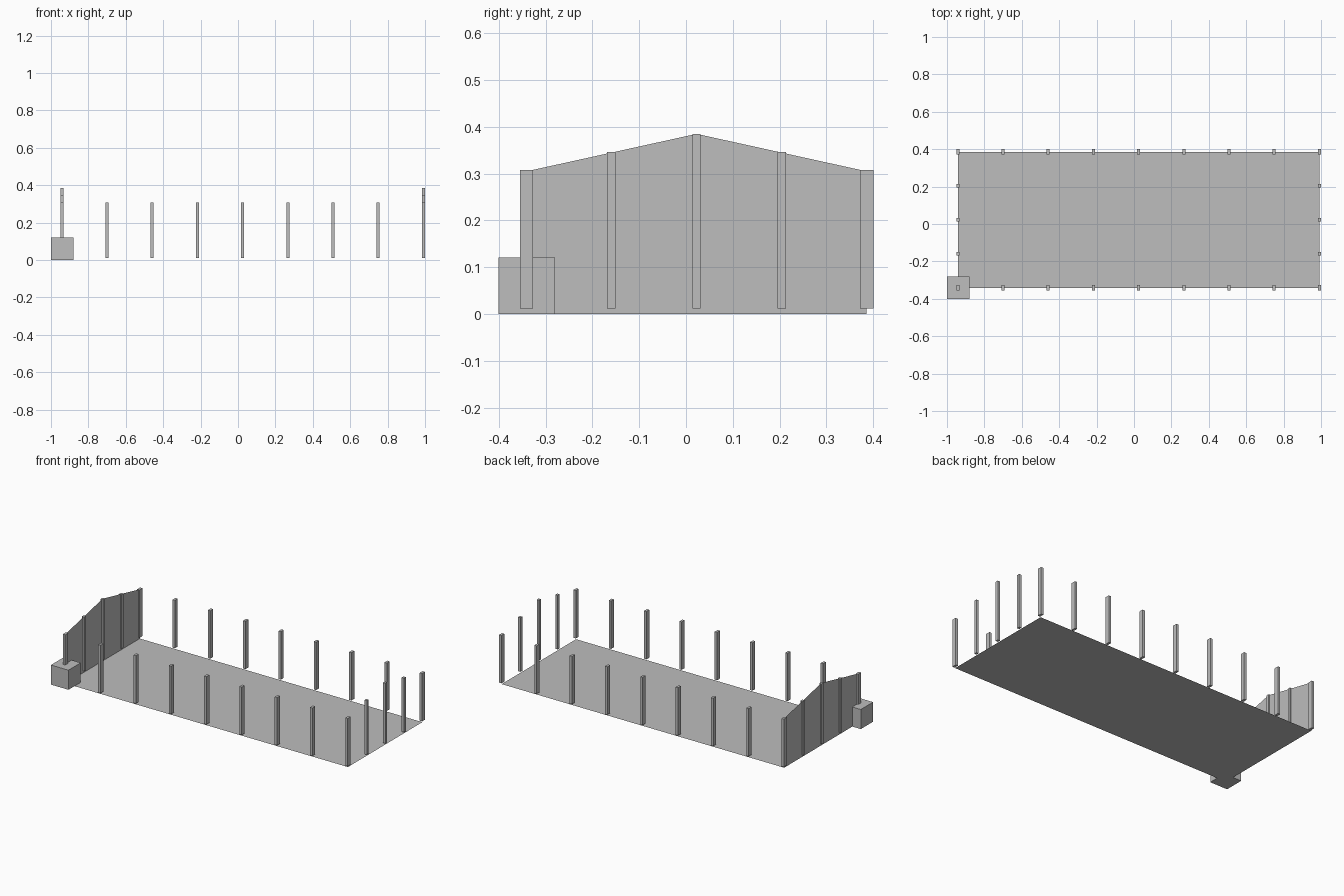
import bpy
import bmesh

default = bpy.data.objects.get("Cube")
if default:
    bpy.data.objects.remove(default, do_unlink=True)

# Single flat colour
grey = bpy.data.materials.new("plain_grey")
grey.use_nodes = True
colour = (0.51, 0.51, 0.51, 1)
grey.diffuse_color = colour
grey.node_tree.nodes["Principled BSDF"].inputs["Base Color"].default_value = colour

# Hall layout
LEFT, RIGHT = -0.942, 0.991
FRONT, BACK = -0.341, 0.386
MIDDLE = (FRONT + BACK) / 2
BASE, EAVE, RIDGE = 0.012, 0.308, 0.385
BAYS = 8


def finish(name, bm):
    mesh = bpy.data.meshes.new(name)
    bm.to_mesh(mesh)
    bm.free()
    mesh.materials.append(grey)
    obj = bpy.data.objects.new(name, mesh)
    bpy.context.collection.objects.link(obj)
    return obj


def panel(name, corners):
    bm = bmesh.new()
    bm.faces.new([bm.verts.new(c) for c in corners])
    return finish(name, bm)


def block(name, x, y, width, depth, bottom, top):
    bm = bmesh.new()
    bmesh.ops.create_cube(bm, size=1)
    bmesh.ops.scale(bm, vec=(width, depth, top - bottom), verts=bm.verts)
    bmesh.ops.translate(bm, vec=(x, y, (bottom + top) / 2), verts=bm.verts)
    return finish(name, bm)


# Floor sheet
panel("floor", [(LEFT, FRONT, 0), (RIGHT, FRONT, 0), (RIGHT, BACK, 0), (LEFT, BACK, 0)])

# Gable wall closing one end
panel("gable_wall", [(LEFT, FRONT, 0), (LEFT, FRONT, EAVE - 0.003),
                     (LEFT, MIDDLE, RIDGE), (LEFT, BACK, EAVE - 0.003), (LEFT, BACK, 0)])

# Columns along both long sides
for i in range(BAYS + 1):
    x = LEFT + (RIGHT - LEFT) * i / BAYS
    for side, y in (("front", FRONT), ("back", BACK)):
        block(f"{side}_column_{i + 1}", x, y, 0.016, 0.028, BASE, EAVE)

# Taller columns at both gable ends, rising to the ridge
for end, x in (("right", LEFT), ("left", RIGHT)):
    for i in (1, 2, 3):
        y = FRONT + (BACK - FRONT) * i / 4
        top = RIDGE if i == 2 else (EAVE + RIDGE) / 2
        block(f"{end}_gable_column_{i}", x, y, 0.016, 0.018, BASE, top)

# Box standing at the corner
block("corner_box", -0.94, -0.34, 0.12, 0.12, 0, 0.121)
